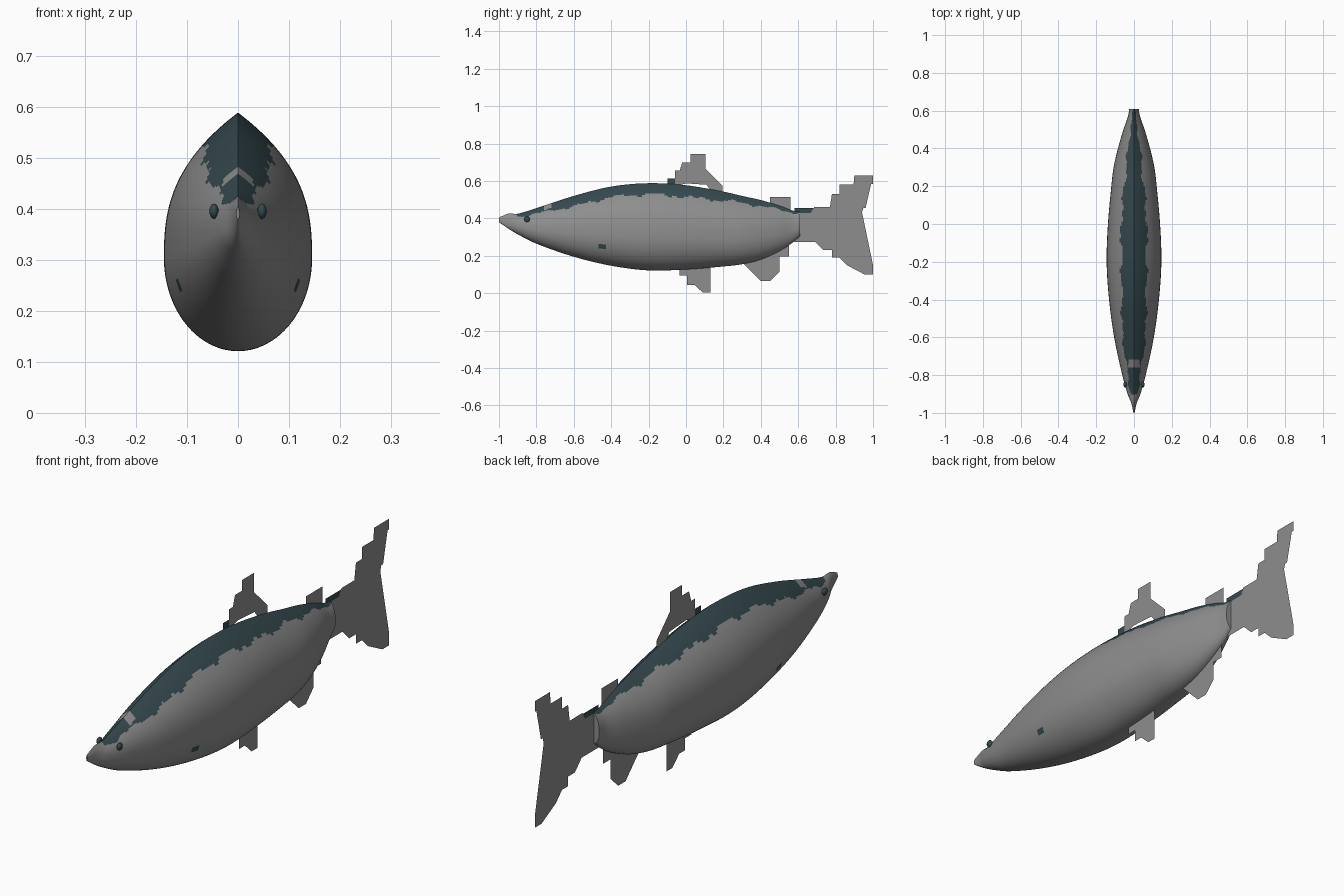
import bpy, bmesh, math

cube = bpy.data.objects.get("Cube")
if cube:
    bpy.data.objects.remove(cube, do_unlink=True)


def material(name, color):
    mat = bpy.data.materials.new(name)
    mat.use_nodes = True
    mat.diffuse_color = color
    mat.node_tree.nodes["Principled BSDF"].inputs["Base Color"].default_value = color
    return mat


silver = material("silver grey", (0.27, 0.27, 0.27, 1))
teal = material("dark teal", (0.036, 0.068, 0.08, 1))


def make_object(name, bm, materials):
    mesh = bpy.data.meshes.new(name)
    bm.to_mesh(mesh)
    bm.free()
    obj = bpy.data.objects.new(name, mesh)
    bpy.context.collection.objects.link(obj)
    for mat in materials:
        mesh.materials.append(mat)
    return obj


def smooth(obj, degrees):
    bpy.ops.object.select_all(action="DESELECT")
    obj.select_set(True)
    bpy.context.view_layer.objects.active = obj
    bpy.ops.object.shade_smooth_by_angle(angle=math.radians(degrees))


# Body stations: y, top, bottom, half width, lower edge of the dark back
STATIONS = [
    (-1.0, .405, .38, .003, .6),
    (-.95, .425, .345, .014, .6),
    (-.9, .425, .315, .034, .41),
    (-.8, .455, .265, .062, .425),
    (-.6, .52, .195, .105, .465),
    (-.4, .57, .147, .132, .515),
    (-.2, .588, .122, .145, .53),
    (0, .577, .127, .138, .515),
    (.2, .543, .143, .12, .495),
    (.3, .52, .155, .108, .485),
    (.4, .498, .18, .085, .465),
    (.5, .468, .225, .056, .448),
    (.57, .442, .27, .032, .432),
    (.61, .435, .305, .025, .428),
]


def slope(i, col):
    a, b = STATIONS[max(i - 1, 0)], STATIONS[min(i + 1, len(STATIONS) - 1)]
    return (b[col] - a[col]) / (b[0] - a[0])


def sample(y, col):
    """Smooth curve through one column of the stations."""
    i = 0
    while i < len(STATIONS) - 2 and y > STATIONS[i + 1][0]:
        i += 1
    a, b = STATIONS[i], STATIONS[i + 1]
    h = b[0] - a[0]
    t = (y - a[0]) / h
    if col == 4:
        return a[col] + (b[col] - a[col]) * t
    return ((1 + 2 * t) * (1 - t) ** 2 * a[col] + t * (1 - t) ** 2 * h * slope(i, col)
            + t * t * (3 - 2 * t) * b[col] + t * t * (t - 1) * h * slope(i + 1, col))


def section(y, count):
    """Egg-shaped ring: round belly, ridged back."""
    top, bottom, width = (sample(y, c) for c in (1, 2, 3))
    middle = bottom + (top - bottom) * .39
    for k in range(count):
        angle = 2 * math.pi * k / count
        c, s = math.cos(angle), math.sin(angle)
        if s > 0:
            t = 2 * math.asin(s) / math.pi
            t = .5 * (t + s)
            x = math.copysign(width * max(0, 1 - t ** 2.6), c)
            yield x, y, middle + (top - middle) * t
        else:
            yield width * c, y, middle + (middle - bottom) * s


def is_dark(p):
    edge = sample(p.y, 4) + .006 * math.sin(p.y * 31) + .003 * math.sin(p.y * 83)
    snout_patch = abs(p.y + .74) < .02 and abs(p.x) < .03
    side_spot = abs(p.y + .445) < .02 and abs(p.z - .25) < .012
    return (p.z > edge and not snout_patch) or side_spot


# Body
bm = bmesh.new()
RINGS, SIDES = 200, 112
start, end = STATIONS[0][0], STATIONS[-1][0]
rings = []
for r in range(RINGS + 1):
    y = start + (end - start) * r / RINGS
    rings.append([bm.verts.new(p) for p in section(y, SIDES)])
for front, back in zip(rings, rings[1:]):
    for k in range(SIDES):
        n = (k + 1) % SIDES
        bm.faces.new((front[k], front[n], back[n], back[k]))
bm.faces.new(rings[0])
bm.faces.new(rings[-1])
bmesh.ops.recalc_face_normals(bm, faces=bm.faces)
for face in bm.faces:
    if len(face.verts) == 4 and is_dark(face.calc_center_median()):
        face.material_index = 1
smooth(make_object("body", bm, [silver, teal]), 40)

# Eyes
for side, label in ((1, "left"), (-1, "right")):
    bm = bmesh.new()
    bmesh.ops.create_uvsphere(bm, u_segments=16, v_segments=10, radius=.015)
    bmesh.ops.scale(bm, vec=(.6, 1, 1), verts=bm.verts)
    bmesh.ops.translate(bm, vec=(side * .047, -.85, .395), verts=bm.verts)
    smooth(make_object(label + "_eye", bm, [teal]), 60)


# Flat stepped fins on the centre plane
def fin(name, outline, mat=silver):
    bm = bmesh.new()
    bm.faces.new([bm.verts.new((0, y, z)) for y, z in outline])
    bmesh.ops.triangulate(bm, faces=bm.faces)
    make_object(name, bm, [mat])


def strip(name, y0, y1, z0, z1):
    fin(name, [(y0, z0), (y1, z0), (y1, z1), (y0, z1)], teal)


fin("tail_fin", [
    (.58, .43), (.685, .43), (.685, .46), (.78, .46), (.78, .53), (.82, .53), (.82, .58),
    (.9, .58), (.9, .63), (1, .63), (1, .585), (.96, .585), (.96, .455), (.905, .455),
    (.905, .31), (.955, .265), (.955, .15), (1, .15), (1, .1), (.955, .1), (.86, .15),
    (.86, .19), (.78, .19), (.78, .23), (.735, .23), (.69, .275), (.58, .275)])
strip("tail_base_strip", .58, .685, .43, .455)

fin("dorsal_fin", [
    (-.06, .57), (-.06, .655), (-.02, .655), (-.02, .7), (.025, .7), (.025, .745),
    (.105, .745), (.105, .665), (.195, .575), (.195, .53), (.13, .55), (.11, .58), (0, .587)])
strip("dorsal_base_strip", -.1, -.06, .57, .612)

fin("adipose_fin", [(.45, .46), (.45, .515), (.56, .515), (.56, .44)])

fin("anal_fin", [
    (.3, .165), (.4, .065), (.45, .065), (.45, .115), (.5, .115), (.5, .195),
    (.55, .195), (.55, .26), (.4, .2)])

fin("pelvic_fin", [
    (-.035, .14), (-.035, .095), (.005, .095), (.005, .045), (.045, .045),
    (.09, .003), (.13, .003), (.13, .15)])
